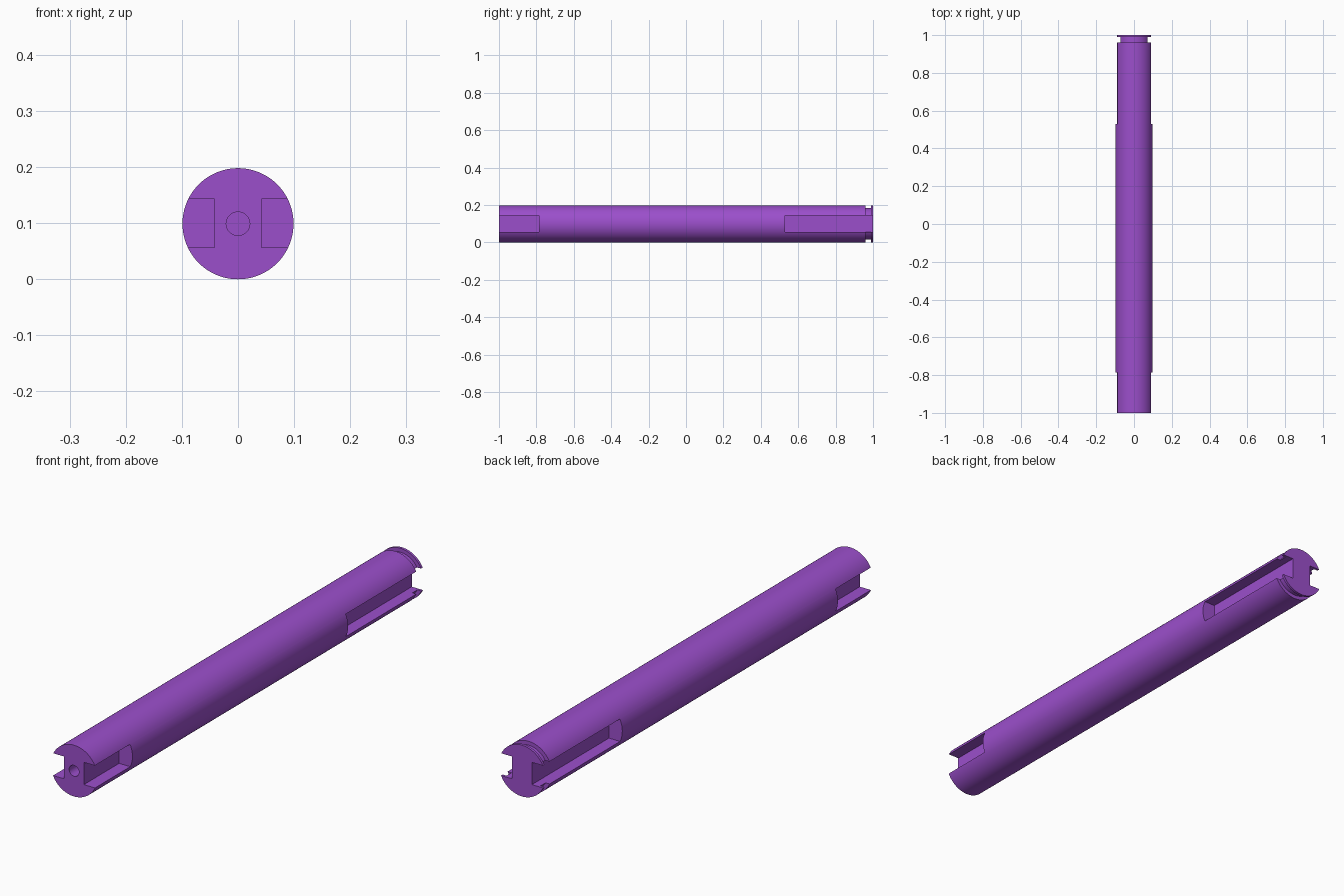
import bpy, bmesh, math
from mathutils import Matrix

if "Cube" in bpy.data.objects:
    bpy.data.objects.remove(bpy.data.objects["Cube"])

R = 0.099            # shaft radius, also the height of its axis
SEGMENTS = 96

purple = bpy.data.materials.new("purple")
purple.diffuse_color = (0.33, 0.078, 0.60, 1)
purple.use_nodes = True
purple.node_tree.nodes["Principled BSDF"].inputs["Base Color"].default_value = purple.diffuse_color

# Shaft: one lathed profile (radius, y) with a blind centre hole in front
# and a retaining ring groove near the back end
profile = [(0, -0.88), (0.021, -0.88), (0.021, -1), (R, -1), (R, 0.96),
           (0.084, 0.96), (0.084, 0.99), (R, 0.99), (R, 1), (0, 1)]
bm = bmesh.new()
verts = [bm.verts.new((r, y, 0)) for r, y in profile]
edges = [bm.edges.new(pair) for pair in zip(verts, verts[1:])]
bmesh.ops.spin(bm, geom=verts + edges, cent=(0, 0, 0), axis=(0, 1, 0),
               angle=2 * math.pi, steps=SEGMENTS)
bmesh.ops.remove_doubles(bm, verts=bm.verts, dist=1e-5)
bmesh.ops.recalc_face_normals(bm, faces=bm.faces)
bmesh.ops.translate(bm, verts=bm.verts, vec=(0, 0, R))
mesh = bpy.data.meshes.new("shaft")
bm.to_mesh(mesh)
bm.free()
shaft = bpy.data.objects.new("shaft", mesh)
mesh.materials.append(purple)
bpy.context.collection.objects.link(shaft)

# Side slots: a mirrored pair at each end, open to the end face
bm = bmesh.new()
for y0, y1 in ((-1.1, -0.785), (0.53, 1.1)):
    for side in (-1, 1):
        place = (Matrix.Translation((side * 0.121, (y0 + y1) / 2, R + 0.001))
                 @ Matrix.Diagonal((0.158, y1 - y0, 0.086, 1)))
        bmesh.ops.create_cube(bm, size=1, matrix=place)
cut_mesh = bpy.data.meshes.new("slot_cutter")
bm.to_mesh(cut_mesh)
bm.free()
cut_mesh.materials.append(purple)
cutter = bpy.data.objects.new("slot_cutter", cut_mesh)
bpy.context.collection.objects.link(cutter)

bpy.context.view_layer.objects.active = shaft
shaft.select_set(True)
cut = shaft.modifiers.new("slots", 'BOOLEAN')
cut.operation = 'DIFFERENCE'
cut.solver = 'EXACT'
cut.object = cutter
bpy.ops.object.modifier_apply(modifier=cut.name)
bpy.data.objects.remove(cutter)

# Smooth barrel with crisp machined edges
bpy.ops.object.shade_smooth_by_angle(angle=math.radians(30))
